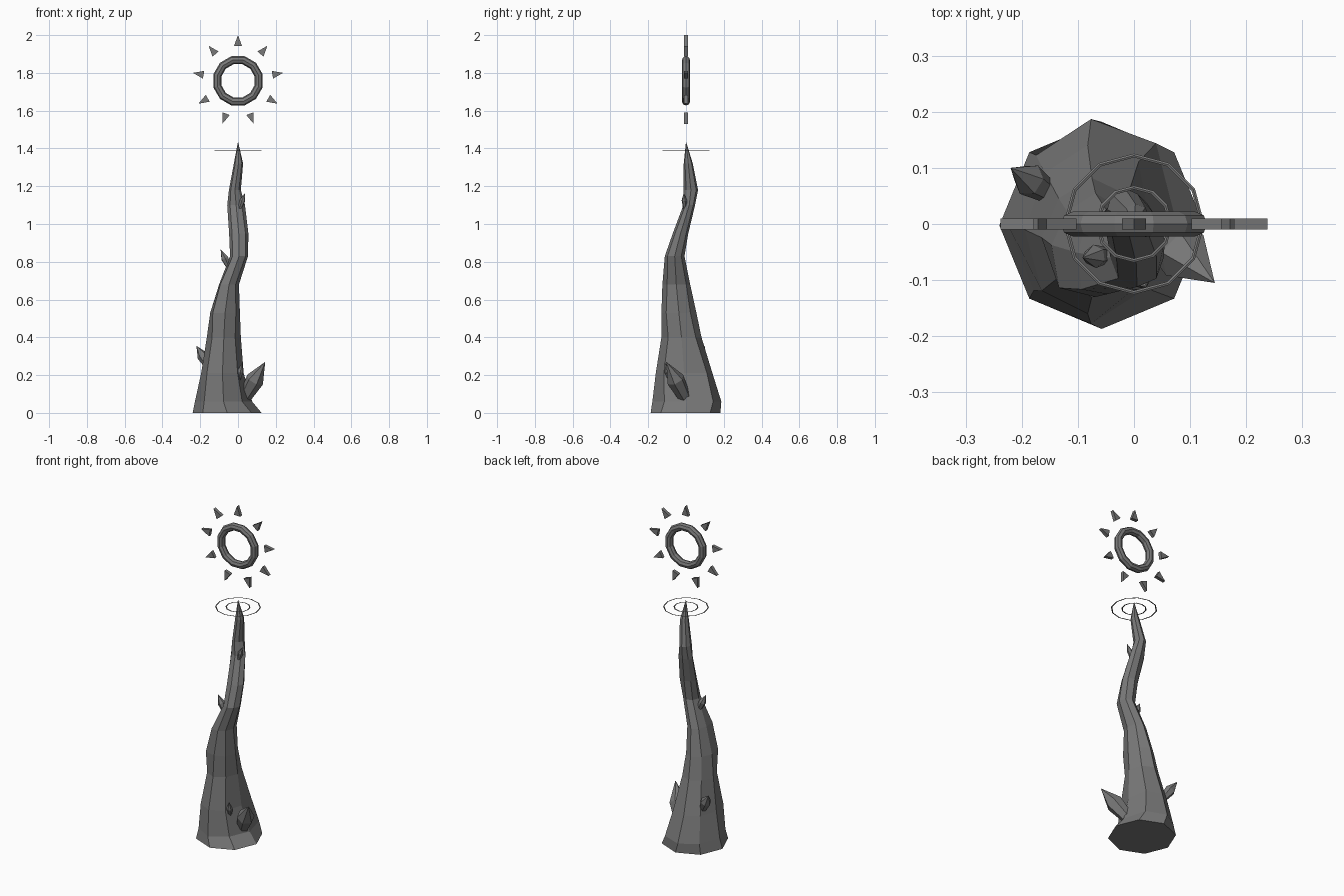
import bpy, bmesh, math, random
from mathutils import Vector, Matrix

if "Cube" in bpy.data.objects:
    bpy.data.objects.remove(bpy.data.objects["Cube"])
random.seed(4)

dark = bpy.data.materials.new("dark_grey")
dark.diffuse_color = (0.19, 0.19, 0.19, 1)
dark.use_nodes = True
dark.node_tree.nodes["Principled BSDF"].inputs["Base Color"].default_value = dark.diffuse_color


def finish(name, bm):
    bmesh.ops.recalc_face_normals(bm, faces=bm.faces)
    me = bpy.data.meshes.new(name)
    bm.to_mesh(me)
    bm.free()
    me.materials.append(dark)
    ob = bpy.data.objects.new(name, me)
    bpy.context.collection.objects.link(ob)
    return ob


def loft(name, rings, tip):
    """Skin closed rings of points, cap the bottom and close at a tip."""
    bm = bmesh.new()
    vr = [[bm.verts.new(p) for p in r] for r in rings]
    n = len(vr[0])
    for a, b in zip(vr, vr[1:]):
        for i in range(n):
            j = (i + 1) % n
            bm.faces.new((a[i], a[j], b[j], b[i]))
    t = bm.verts.new(tip)
    for i in range(n):
        bm.faces.new((vr[-1][i], vr[-1][(i + 1) % n], t))
    bm.faces.new(vr[0][::-1])
    return finish(name, bm)


# Twisted, tapering eight-sided spire: z, x min, x max, y min, y max
SECTIONS = [
    (0.00, -0.24, 0.125, -0.187, 0.182),
    (0.06, -0.228, 0.075, -0.178, 0.187),
    (0.21, -0.195, 0.03, -0.16, 0.14),
    (0.40, -0.165, 0.015, -0.13, 0.082),
    (0.53, -0.147, 0.01, -0.13, 0.055),
    (0.68, -0.10, 0.005, -0.125, 0.022),
    (0.83, -0.042, 0.053, -0.112, -0.008),
    (0.95, -0.047, 0.055, -0.07, 0.012),
    (1.10, -0.057, 0.037, -0.014, 0.048),
    (1.18, -0.048, 0.015, -0.012, 0.064),
    (1.32, -0.022, 0.027, -0.012, 0.036),
]
# Lumps at (section, corner)
LUMPS = {(4, 5): 1.17, (5, 5): 1.25, (1, 1): 1.08, (2, 1): 1.14}
rings = []
for k, (z, x0, x1, y0, y1) in enumerate(SECTIONS):
    ring = []
    for i in range(8):
        a = i * math.pi / 4
        s = random.uniform(0.9, 1.04) if k and i % 2 else 1
        s = LUMPS.get((k, i), s)
        ring.append(((x0 + x1) / 2 + s * (x1 - x0) / 2 * math.cos(a),
                     (y0 + y1) / 2 + s * (y1 - y0) / 2 * math.sin(a), z))
    rings.append(ring)
loft("spire", rings, (0, 0, 1.437))


# Crystal thorns growing out of the spire
def thorn(name, base, tip, r, n=6):
    base, tip = Vector(base), Vector(tip)
    d = tip - base
    q = d.to_track_quat('Z', 'Y')
    rs = [[base + d * t + q @ Vector((r * s * math.cos(2 * math.pi * i / n),
                                      r * s * math.sin(2 * math.pi * i / n), 0))
           for i in range(n)] for t, s in ((0, 0.65), (0.53, 1))]
    loft(name, rs, tip)


thorn("large_thorn", (0.03, 0.0, 0.07), (0.144, -0.105, 0.27), 0.049)
thorn("left_thorn", (-0.15, 0.055, 0.24), (-0.22, 0.1, 0.355), 0.03)
thorn("middle_thorn", (-0.045, -0.055, 0.765), (-0.092, -0.06, 0.865), 0.021)
thorn("upper_thorn", (0.008, -0.005, 1.08), (0.038, -0.012, 1.165), 0.015)
thorn("small_thorn", (0.0, -0.08, 0.17), (0.022, -0.113, 0.265), 0.018)


# Rings: sun ring upright, two thin halos lying flat
def torus(name, R, r, n, m, matrix, offset=0):
    bm = bmesh.new()
    vs = []
    for i in range(n):
        a = 2 * math.pi * (i + offset) / n
        vs.append([])
        for j in range(m):
            b = 2 * math.pi * j / m
            p = R + r * math.cos(b)
            vs[-1].append(bm.verts.new(matrix @ Vector(
                (p * math.cos(a), p * math.sin(a), r * math.sin(b)))))
    for i in range(n):
        for j in range(m):
            k, l = (i + 1) % n, (j + 1) % m
            bm.faces.new((vs[i][j], vs[k][j], vs[k][l], vs[i][l]))
    finish(name, bm)


SUN = Matrix.Translation((0, 0, 1.758))
torus("sun_ring", 0.113, 0.022, 12, 8,
      SUN @ Matrix.Rotation(math.pi / 2, 4, 'X'), 0.5)
HALO = Matrix.Translation((0, 0, 1.391)) @ Matrix.Diagonal((1, 1, 0.4, 1))
torus("outer_halo", 0.122, 0.0035, 12, 4, HALO)
torus("inner_halo", 0.065, 0.0035, 12, 4, HALO)

# Nine wedge-shaped rays around the sun ring
bm = bmesh.new()
for i in range(9):
    m = SUN @ Matrix.Rotation(i * 2 * math.pi / 9, 4, 'Y')
    f, b = [[bm.verts.new(m @ Vector((x, y, z))) for x, z in
             ((-0.021, 0.185), (0.021, 0.185), (0, 0.242))] for y in (-0.01, 0.01)]
    bm.faces.new(f)
    bm.faces.new(b[::-1])
    for j in range(3):
        k = (j + 1) % 3
        bm.faces.new((f[j], b[j], b[k], f[k]))
finish("sun_rays", bm)
